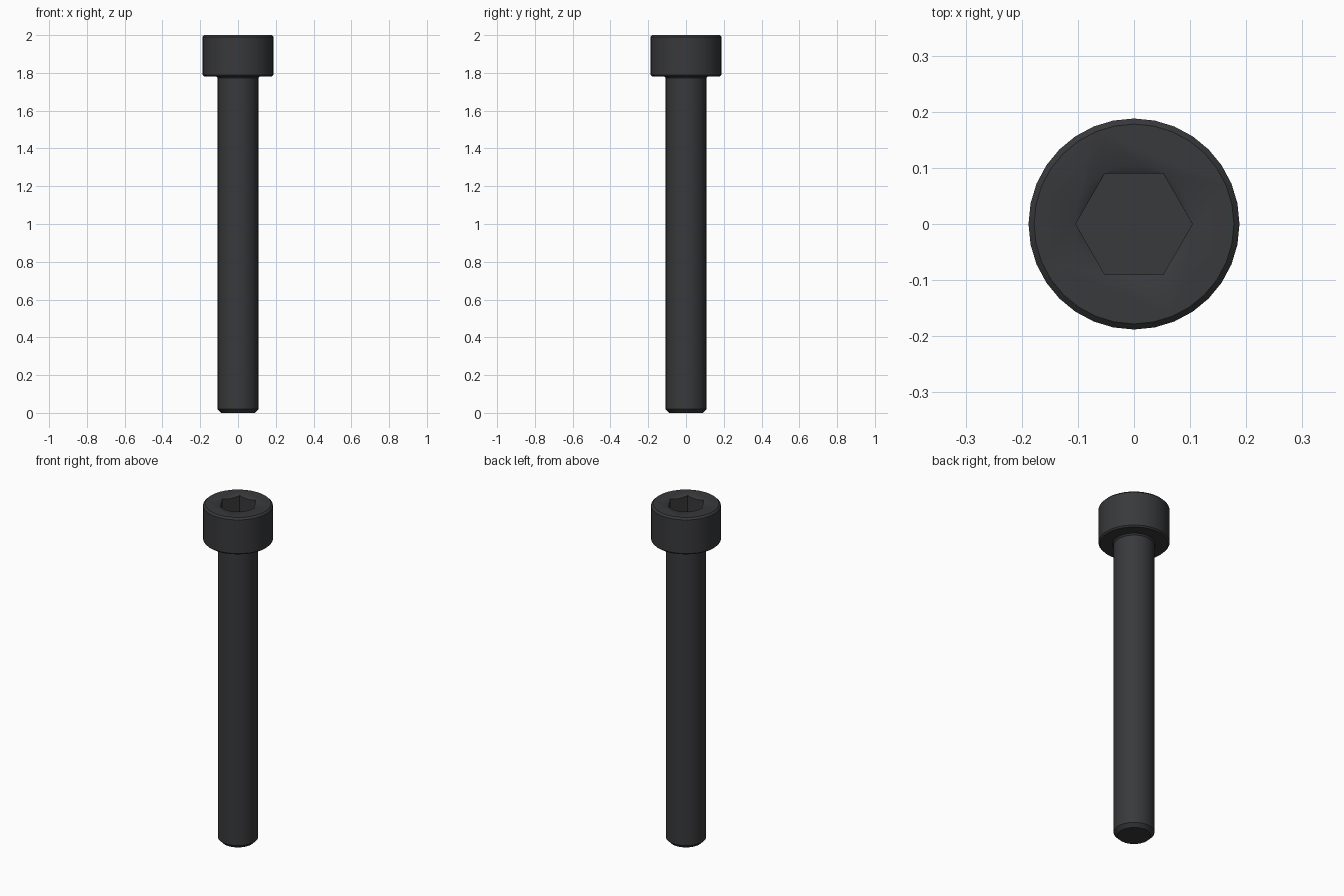
import bpy, bmesh, math

if "Cube" in bpy.data.objects:
    bpy.data.objects.remove(bpy.data.objects["Cube"])

SIDES = 32


def link(bm, name):
    bmesh.ops.recalc_face_normals(bm, faces=bm.faces)
    mesh = bpy.data.meshes.new(name)
    bm.to_mesh(mesh)
    bm.free()
    obj = bpy.data.objects.new(name, mesh)
    bpy.context.collection.objects.link(obj)
    return obj


def lathe(name, profile, sides):
    """Stack of (radius, z) rings joined by faces and capped at both ends."""
    bm = bmesh.new()
    rings = []
    for r, z in profile:
        rings.append([bm.verts.new((r * math.cos(2 * math.pi * i / sides),
                                    r * math.sin(2 * math.pi * i / sides), z))
                      for i in range(sides)])
    for a, b in zip(rings, rings[1:]):
        for i in range(sides):
            j = (i + 1) % sides
            bm.faces.new((a[i], a[j], b[j], b[i]))
    bm.faces.new(rings[0])
    bm.faces.new(rings[-1])
    return link(bm, name)


# Chamfered shank, small fillet under the head, cylindrical head
screw = lathe("cap_screw", [
    (0.088, 0.0), (0.108, 0.02), (0.108, 1.774), (0.115, 1.782),
    (0.180, 1.782), (0.188, 1.790), (0.188, 1.990), (0.178, 2.0)], SIDES)

# Hex socket and the conical countersink at its mouth
hex_cutter = lathe("hex_cutter", [(0.104, 1.89), (0.104, 2.05)], 6)
cone_cutter = lathe("countersink_cutter", [(0.0785, 1.985), (0.1135, 2.005)], SIDES)

bpy.context.view_layer.objects.active = screw
screw.select_set(True)
for cutter in (hex_cutter, cone_cutter):
    cutter.hide_render = True
    mod = screw.modifiers.new(cutter.name, 'BOOLEAN')
    mod.operation = 'DIFFERENCE'
    mod.solver = 'EXACT'
    mod.object = cutter
    bpy.ops.object.modifier_apply(modifier=mod.name)
    bpy.data.objects.remove(cutter)

# Smooth round walls, sharp chamfer edges
bpy.ops.object.shade_smooth_by_angle(angle=math.radians(30))

# Black oxide finish
mat = bpy.data.materials.new("black_oxide")
mat.diffuse_color = (0.04, 0.041, 0.044, 1)
mat.use_nodes = True
mat.node_tree.nodes["Principled BSDF"].inputs["Base Color"].default_value = mat.diffuse_color
screw.data.materials.clear()
screw.data.materials.append(mat)
